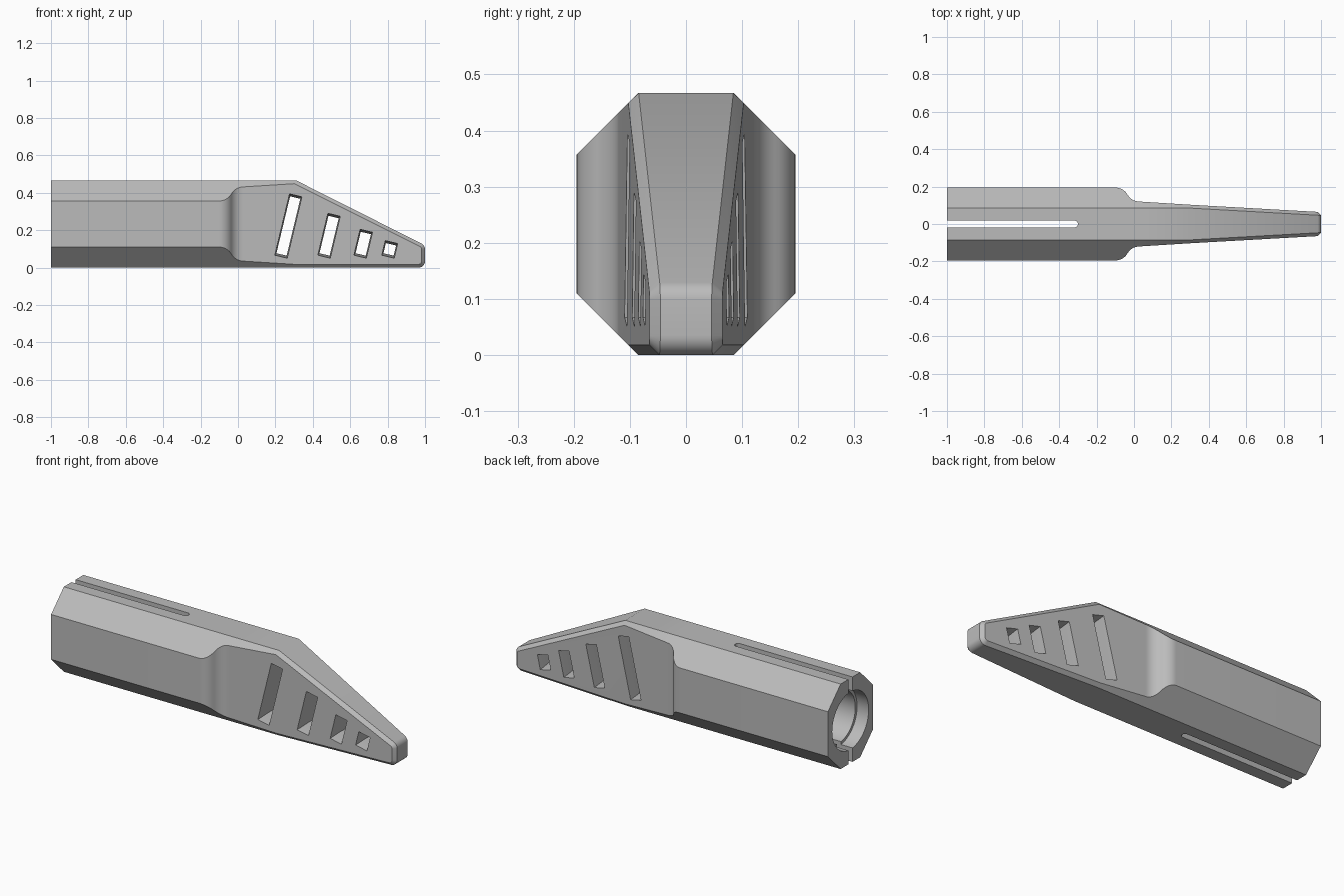
import bpy, bmesh
from math import sin, cos, tan, pi, radians
from mathutils import Matrix, Vector

cube = bpy.data.objects.get("Cube")
if cube:
    bpy.data.objects.remove(cube, do_unlink=True)

grey = bpy.data.materials.new("plain grey")
grey.use_nodes = True
COLOUR = (0.5, 0.5, 0.5, 1)
grey.diffuse_color = COLOUR
grey.node_tree.nodes["Principled BSDF"].inputs["Base Color"].default_value = COLOUR

HEIGHT, HALF, FLAT, EDGE = 0.467, 0.195, 0.085, 0.018
MID = HEIGHT / 2


def finish(name, bm):
    bmesh.ops.recalc_face_normals(bm, faces=bm.faces)
    mesh = bpy.data.meshes.new(name)
    bm.to_mesh(mesh)
    bm.free()
    mesh.materials.append(grey)
    ob = bpy.data.objects.new(name, mesh)
    bpy.context.collection.objects.link(ob)
    return ob


def loft(bm, rings, caps=True):
    """Join equal closed rings of points into a skin."""
    rows = [[bm.verts.new(p) for p in ring] for ring in rings]
    n = len(rows[0])
    for a, b in zip(rows, rows[1:]):
        for i in range(n):
            j = (i + 1) % n
            bm.faces.new((a[i], a[j], b[j], b[i]))
    bm.faces.new(rows[0])
    if caps:
        bm.faces.new(rows[-1])
    return rows


# Half width of the body along its length: grip, shoulder curve, tapered nose
R, TURN, STEPS = 0.075, radians(60), 8
shoulder = []
for i in range(STEPS + 1):
    a = TURN * i / STEPS
    shoulder.append((-0.1 + R * sin(a), HALF - R * (1 - cos(a))))
for i in range(1, STEPS + 1):
    a = TURN * (1 - i / STEPS)
    shoulder.append((-0.1 + R * (2 * sin(TURN) - sin(a)),
                     HALF - 2 * R * (1 - cos(TURN)) + R * (1 - cos(a))))


def nose_width(x):
    return 0.103 - 0.056 * (x - 0.3)


def ring(top, top_in, low, low_in, w_top=None, flat=None):
    """Eight-sided section from outer and inner (x, z) points."""
    def wide(p):
        return w_top or nose_width(p[0])

    def narrow(p):
        return flat or nose_width(p[0]) - EDGE
    half = [(p[0], f(p), p[1]) for p, f in
            ((top, narrow), (top_in, wide), (low_in, wide), (low, narrow))]
    return half + [(x, -y, z) for x, y, z in reversed(half)]


rings = []
for x, w in [(-1, HALF)] + shoulder:
    c = w - FLAT
    rings.append(ring((x, HEIGHT), (x, HEIGHT - c), (x, 0), (x, c), w, FLAT))
rings.append(ring((0.31, HEIGHT), (0.302, HEIGHT - EDGE), (0.3, 0), (0.3, EDGE)))

# Rounded tip: arcs at the top and bottom corners
r, slope = 0.035, radians(63.3)
for i in range(9):
    t = slope * (1 - i / 8)
    b = -pi / 2 * (1 - i / 8)

    def arc(z, a, rad):
        return (0.965 + rad * cos(a), z + rad * sin(a))
    rings.append(ring(arc(0.098, t, r), arc(0.098, t, r - EDGE),
                      arc(r, b, r), arc(r, b, r - EDGE)))

bm = bmesh.new()
end = loft(bm, rings, caps=False)[-1]
for face in (end[:4], end[4:], (end[0], end[3], end[4], end[7])):
    bm.faces.new(face)
body = finish("body", bm)


def cut(cutter):
    mod = body.modifiers.new(cutter.name, 'BOOLEAN')
    mod.operation = 'DIFFERENCE'
    mod.solver = 'EXACT'
    mod.object = cutter
    bpy.context.view_layer.objects.active = body
    bpy.ops.object.modifier_apply(modifier=mod.name)
    bpy.data.objects.remove(cutter, do_unlink=True)


# Stepped round bore in the open end
bm = bmesh.new()
bore = [(-1.1, 0.158), (-0.93, 0.158), (-0.93, 0.142), (-0.2, 0.142)]
loft(bm, [[(x, rad * cos(2 * pi * k / 64), MID + rad * sin(2 * pi * k / 64))
           for k in range(64)] for x, rad in bore])
cut(finish("bore_cutter", bm))

# Split running through top and bottom, with a round end
bm = bmesh.new()
s = 0.018
outline = [(-1.1, s), (-1.1, -s)] + [
    (-0.318 + s * cos(a), s * sin(a))
    for a in [-pi / 2 + pi * k / 12 for k in range(13)]]
loft(bm, [[(x, y, z) for x, y in outline] for z in (-0.1, 0.6)])
cut(finish("split_cutter", bm))

# Slanted windows through the nose, narrowing toward the middle
for i, (x, length) in enumerate([(0.23, 0.337), (0.46, 0.23),
                                 (0.653, 0.142), (0.802, 0.08)]):
    bm = bmesh.new()
    tilt = Matrix.Rotation(radians(13.5), 4, 'Y')
    base = Vector((x, 0, 0.059))
    wide = nose_width(x)
    sections = []
    for y, inset in ((-0.15, 0), (-wide + 0.008, 0), (0, 0.012),
                     (wide - 0.008, 0), (0.15, 0)):
        a, lo, hi = 0.034 - inset / 2, inset, length - inset
        sections.append([base + tilt @ Vector((u, y, v)) for u, v in
                         ((-a, lo), (a, lo), (a, hi), (-a, hi))])
    loft(bm, sections)
    cut(finish(f"window_cutter_{i}", bm))

bpy.ops.object.select_all(action='DESELECT')
body.select_set(True)
bpy.context.view_layer.objects.active = body
bpy.ops.object.shade_smooth_by_angle(angle=radians(28))
